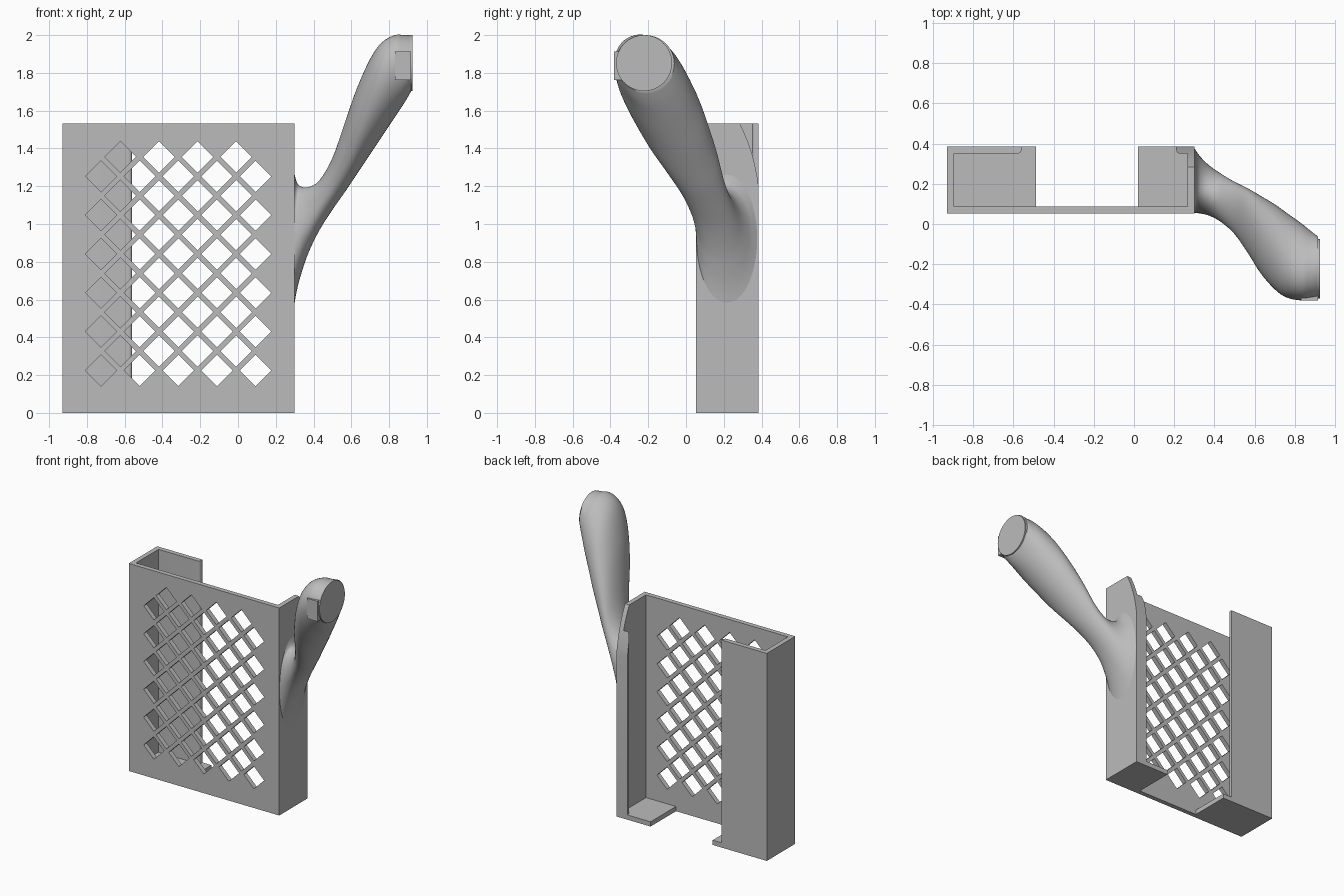
import bpy, bmesh, math
from mathutils import Vector

if "Cube" in bpy.data.objects:
    bpy.data.objects.remove(bpy.data.objects["Cube"])

grey = bpy.data.materials.new("warm_grey")
grey.diffuse_color = (0.5, 0.5, 0.5, 1)
grey.use_nodes = True
grey.node_tree.nodes["Principled BSDF"].inputs["Base Color"].default_value = grey.diffuse_color


def finish(name, bm, material=True):
    bmesh.ops.recalc_face_normals(bm, faces=bm.faces)
    me = bpy.data.meshes.new(name)
    bm.to_mesh(me)
    bm.free()
    ob = bpy.data.objects.new(name, me)
    bpy.context.collection.objects.link(ob)
    if material:
        me.materials.append(grey)
    return ob


def add_prism(bm, pts, direction):
    """Extrude a closed 3D outline along a direction."""
    face = bm.faces.new([bm.verts.new(p) for p in pts])
    ext = bmesh.ops.extrude_face_region(bm, geom=[face])["geom"]
    verts = [v for v in ext if isinstance(v, bmesh.types.BMVert)]
    bmesh.ops.translate(bm, verts=verts, vec=Vector(direction))


def add_box(bm, x0, x1, y0, y1, z0, z1):
    add_prism(bm, [(x0, y0, z0), (x1, y0, z0), (x1, y1, z0), (x0, y1, z0)],
              (0, 0, z1 - z0))


def boolean(target, tool, op):
    mod = target.modifiers.new(tool.name, 'BOOLEAN')
    mod.operation, mod.object, mod.solver = op, tool, 'EXACT'
    bpy.context.view_layer.objects.active = target
    bpy.ops.object.modifier_apply(modifier=mod.name)
    bpy.data.objects.remove(tool)


def arc(cx, cy, r, a0, a1, n=5):
    return [(cx + r * math.cos(math.radians(a0 + (a1 - a0) * i / n)),
             cy + r * math.sin(math.radians(a0 + (a1 - a0) * i / n)))
            for i in range(n + 1)]


# Holder sleeve: C-shaped outline with rounded lip edges
L, R, F, B, T, H = -0.93, 0.30, 0.053, 0.385, 0.035, 1.533
outline = [(L, F), (R, F), (R, B), (0.21, B)]
outline += arc(0.23, B - T + 0.02, 0.02, 180, 270)
outline += [(R - T, B - T), (R - T, F + T), (L + T, F + T), (L + T, B - T)]
outline += arc(-0.58, B - T + 0.02, 0.02, 270, 360)
outline += [(-0.56, B), (L, B)]
bm = bmesh.new()
add_prism(bm, [(x, y, 0) for x, y in outline], (0, 0, H))
sleeve = finish("holder_sleeve", bm)

# Two floor ledges
for name, x0, x1 in (("left_floor", L, -0.487), ("right_floor", 0.02, R)):
    bm = bmesh.new()
    add_box(bm, x0, x1, F, B, 0, T)
    boolean(sleeve, finish(name, bm), 'UNION')

# Diamond lattice holes in the front panel
bm = bmesh.new()
P, D = 0.2045, 0.083
for x0, z0, cols in ((-0.725, 0.225, 5), (-0.623, 0.3275, 4)):
    for i in range(cols):
        for j in range(6):
            x, z = x0 + P * i, z0 + 0.2055 * j
            add_prism(bm, [(x - D, 0, z), (x, 0, z - D), (x + D, 0, z), (x, 0, z + D)],
                      (0, 0.15, 0))
boolean(sleeve, finish("lattice_cutter", bm), 'DIFFERENCE')

# Curved relief at the top of the right wall
relief = [(0.28, 1.54), (0.305, 1.49), (0.33, 1.43), (0.35, 1.37), (0.365, 1.31),
          (0.377, 1.25), (0.387, 1.18), (0.45, 1.18), (0.45, 1.6), (0.28, 1.6)]
bm = bmesh.new()
add_prism(bm, [(0.1, y, z) for y, z in relief], (0.3, 0, 0))
boolean(sleeve, finish("relief_cutter", bm), 'DIFFERENCE')

# Handle: lofted slanted ellipses (x, z low, z high, y low, y high, tilt)
keys = [
    (0.298, 0.57, 1.27, 0.056, 0.380, 0.0),
    (0.310, 0.64, 1.225, 0.055, 0.362, 0.0),
    (0.330, 0.72, 1.20, 0.052, 0.335, -0.05),
    (0.370, 0.84, 1.195, 0.043, 0.295, -0.12),
    (0.430, 0.965, 1.23, 0.012, 0.252, -0.2),
    (0.500, 1.075, 1.35, -0.05, 0.21, -0.25),
    (0.570, 1.175, 1.55, -0.15, 0.175, -0.3),
    (0.630, 1.265, 1.72, -0.245, 0.14, -0.35),
    (0.700, 1.37, 1.875, -0.325, 0.098, -0.38),
    (0.760, 1.46, 1.96, -0.366, 0.055, -0.36),
    (0.830, 1.565, 2.0, -0.380, 0.005, -0.28),
    (0.880, 1.64, 2.0, -0.377, -0.035, -0.15),
    (0.915, 1.70, 2.0, -0.372, -0.062, 0.0),
]


def catmull(a, b, c, d, t):
    return [0.5 * (2 * q + (r - p) * t + (2 * p - 5 * q + 4 * r - s) * t * t
                   + (3 * q - p - 3 * r + s) * t ** 3) for p, q, r, s in zip(a, b, c, d)]


rows = []
for i in range(len(keys) - 1):
    a, d = keys[max(i - 1, 0)], keys[min(i + 2, len(keys) - 1)]
    rows += [catmull(a, keys[i], keys[i + 1], d, k / 4) for k in range(4)]
rows.append(keys[-1])

bm = bmesh.new()
N, rings = 56, []
for x, z0, z1, y0, y1, tilt in rows:
    cy, cz, ry, rz = (y0 + y1) / 2, (z0 + z1) / 2, (y1 - y0) / 2, (z1 - z0) / 2
    phase = math.acos(tilt)
    rings.append([bm.verts.new((x, cy + ry * math.cos(a), cz + rz * math.cos(a - phase)))
                  for a in (2 * math.pi * k / N for k in range(N))])
for a, b in zip(rings, rings[1:]):
    for k in range(N):
        bm.faces.new((a[k], a[(k + 1) % N], b[(k + 1) % N], b[k]))
bm.faces.new(rings[0])
bm.faces.new(rings[-1])
handle = finish("handle", bm)

# Round end cap of the handle
bm = bmesh.new()
ring = arc(-0.222, 1.852, 0.148, 0, 360, 56)[:-1]
add_prism(bm, [(0.91, y, z) for y, z in ring], (0.015, 0, 0))
cap = finish("handle_end_cap", bm)

# Small rectangular pad beside the end cap
bm = bmesh.new()
add_box(bm, 0.83, 0.915, -0.38, -0.32, 1.762, 1.912)
finish("handle_pad", bm)

# Smooth shading with sharp edges on the rounded parts
for ob in (sleeve, handle, cap):
    bpy.ops.object.select_all(action='DESELECT')
    ob.select_set(True)
    bpy.context.view_layer.objects.active = ob
    bpy.ops.object.shade_smooth_by_angle(angle=math.radians(35))
